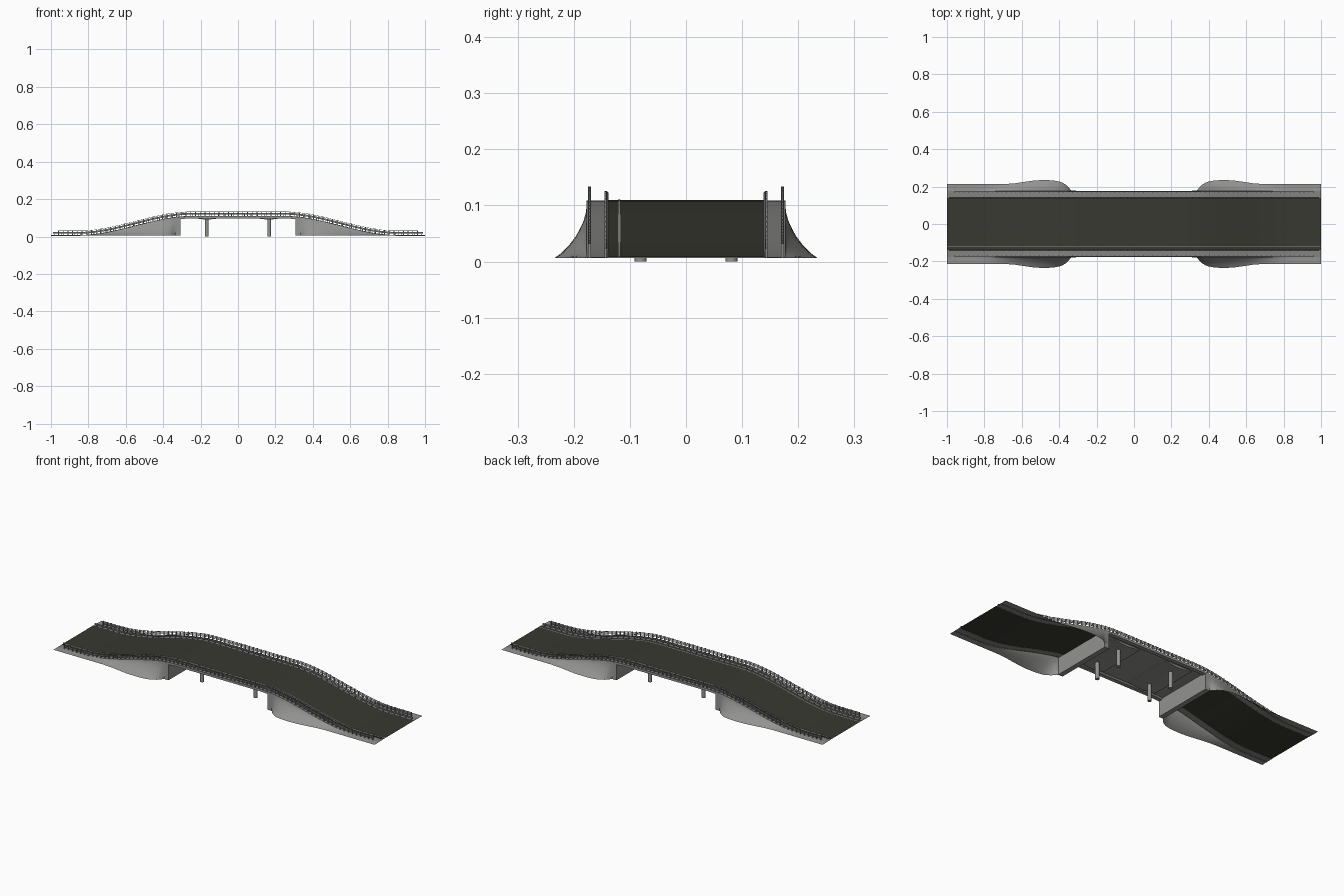
import bpy, bmesh, math
from mathutils import Matrix, Vector

if "Cube" in bpy.data.objects:
    bpy.data.objects.remove(bpy.data.objects["Cube"])

GROUND = 0.006


def material(name, rgb):
    m = bpy.data.materials.new(name)
    m.diffuse_color = (*rgb, 1)
    m.use_nodes = True
    m.node_tree.nodes["Principled BSDF"].inputs["Base Color"].default_value = m.diffuse_color
    return m


asphalt = material("dark asphalt", (0.04, 0.04, 0.031))
concrete = material("grey concrete", (0.29, 0.29, 0.28))
paving = material("pavement grey", (0.23, 0.23, 0.225))
steel = material("rail steel", (0.24, 0.25, 0.25))


def road_z(x):
    t = min(1, max(0, (0.85 - abs(x)) / 0.6))
    return 0.008 + 0.102 * t * t * (3 - 2 * t)


def interp(table, a):
    for (x0, y0), (x1, y1) in zip(table, table[1:]):
        if a <= x1:
            return y0 + (y1 - y0) * (a - x0) / (x1 - x0)
    return table[-1][1]


def stations(a, b, n):
    return [a + (b - a) * i / n for i in range(n + 1)]


def finish(bm, name, mat, smooth=True):
    bmesh.ops.recalc_face_normals(bm, faces=bm.faces)
    me = bpy.data.meshes.new(name)
    bm.to_mesh(me)
    bm.free()
    me.materials.append(mat)
    ob = bpy.data.objects.new(name, me)
    bpy.context.collection.objects.link(ob)
    if smooth:
        bpy.ops.object.select_all(action='DESELECT')
        ob.select_set(True)
        bpy.context.view_layer.objects.active = ob
        bpy.ops.object.shade_smooth_by_angle(angle=math.radians(35))
    return ob


def loft(bm, rows, closed=False):
    vs = [[bm.verts.new(p) for p in r] for r in rows]
    n = len(rows[0])
    for a, b in zip(vs, vs[1:]):
        for i in range(n if closed else n - 1):
            j = (i + 1) % n
            bm.faces.new((a[i], b[i], b[j], a[j]))
    if closed:
        bm.faces.new(vs[0])
        bm.faces.new(vs[-1])


def sweep(bm, profile, xs, closed=False):
    """Sweep a (y, height above road) profile along the road curve."""
    loft(bm, [[(x, y, road_z(x) + h) for y, h in profile] for x in xs], closed)


def box(bm, x, y, z0, z1, sx, sy):
    bmesh.ops.create_cube(bm, size=1, matrix=Matrix.Translation((x, y, (z0 + z1) / 2))
                          @ Matrix.Diagonal((sx, sy, z1 - z0, 1)))


full = stations(-1, 1, 80)

# road surface and its thin edge line
bm = bmesh.new()
sweep(bm, [(-0.14, 0), (0.14, 0)], full)
finish(bm, "road_surface", asphalt)
bm = bmesh.new()
sweep(bm, [(-0.121, 0.0006), (-0.117, 0.0006)], full)
finish(bm, "road_edge_line", concrete)

# span deck with edge girders and recessed underside
bm = bmesh.new()
sweep(bm, [(-0.177, -0.003), (0.177, -0.003), (0.177, -0.014), (0.155, -0.014),
           (0.148, -0.007), (-0.148, -0.007), (-0.155, -0.014), (-0.177, -0.014)],
      stations(-0.335, 0.335, 30), True)
finish(bm, "span_deck", concrete)

# embankment foot width along the ramp, and its concave slope
foot = [(0.31, 0.178), (0.335, 0.179), (0.345, 0.19), (0.36, 0.207), (0.39, 0.225),
        (0.43, 0.233), (0.48, 0.235), (0.53, 0.233), (0.58, 0.226), (0.64, 0.217),
        (0.70, 0.213), (1.0, 0.213)]
slope = [(0, 1), (0.04, 0.88), (0.12, 0.74), (0.24, 0.6), (0.37, 0.46),
         (0.57, 0.28), (0.78, 0.13), (1, 0)]
ramp = [0.31, 0.335, 0.345, 0.352, 0.36, 0.375] + stations(0.39, 1, 40)

for s, side in ((1, "back"), (-1, "front")):
    # pavement strips
    bm = bmesh.new()
    sweep(bm, [(s * 0.14, 0), (s * 0.14, -0.001), (s * 0.177, -0.001), (s * 0.177, -0.004)], full)
    finish(bm, side + "_pavement", paving)

    # embankments
    for e, end in ((1, "right"), (-1, "left")):
        bm = bmesh.new()
        rows = []
        for a in ramp:
            top, w = road_z(a) - 0.001, interp(foot, a)
            rows.append([(e * a, s * (0.177 + (w - 0.177) * u), GROUND + (top - GROUND) * f)
                         for u, f in slope])
        loft(bm, rows)
        finish(bm, f"{side}_{end}_embankment", concrete)

    # outer railing: bars and posts
    bm = bmesh.new()
    xs = stations(-0.96, 0.96, 76)
    for h in (0.008, 0.0145, 0.021):
        y0, y1 = s * 0.1705, s * 0.1735
        sweep(bm, [(y0, h), (y1, h), (y1, h + 0.002), (y0, h + 0.002)], xs, True)
    for x in xs:
        box(bm, x, s * 0.172, road_z(x) - 0.002, road_z(x) + 0.024, 0.004, 0.006)
    finish(bm, side + "_outer_railing", steel, False)

    # inner crash barrier: folded beam and posts
    bm = bmesh.new()
    c = 0.142
    beam = [(c - 0.001, 0.007), (c - 0.0035, 0.009), (c - 0.001, 0.011), (c - 0.0035, 0.0135),
            (c - 0.001, 0.0155), (c + 0.0005, 0.0155), (c + 0.0005, 0.007)]
    sweep(bm, [(s * y, h) for y, h in beam], stations(-0.99, 0.99, 80), True)
    for x in stations(-0.98, 0.98, 56):
        box(bm, x, s * 0.1435, road_z(x) - 0.002, road_z(x) + 0.0155, 0.004, 0.004)
    finish(bm, side + "_crash_barrier", steel, False)

for e, end in ((1, "right"), (-1, "left")):
    # abutment wall
    bm = bmesh.new()
    box(bm, e * 0.322, 0, GROUND, 0.1, 0.028, 0.354)
    finish(bm, end + "_abutment", concrete, False)

    # curved pier cap under the deck
    bm = bmesh.new()
    rows = []
    for y in (-0.14, 0.14):
        arc = [(e * 0.165 + 0.085 * k / 6, y, 0.098 - 0.007 * (1 + math.cos(math.pi * k / 6)) / 2)
               for k in range(-6, 7)]
        rows.append(arc + [(e * 0.165 + 0.085, y, 0.105), (e * 0.165 - 0.085, y, 0.105)])
    loft(bm, rows, True)
    finish(bm, end + "_pier_cap", concrete)

    # round columns
    bm = bmesh.new()
    for y in (-0.081, 0.081):
        bmesh.ops.create_cone(bm, cap_ends=True, segments=16, radius1=0.0105, radius2=0.0105,
                              depth=0.096, matrix=Matrix.Translation((e * 0.167, y, 0.048)))
    finish(bm, end + "_columns", concrete)
